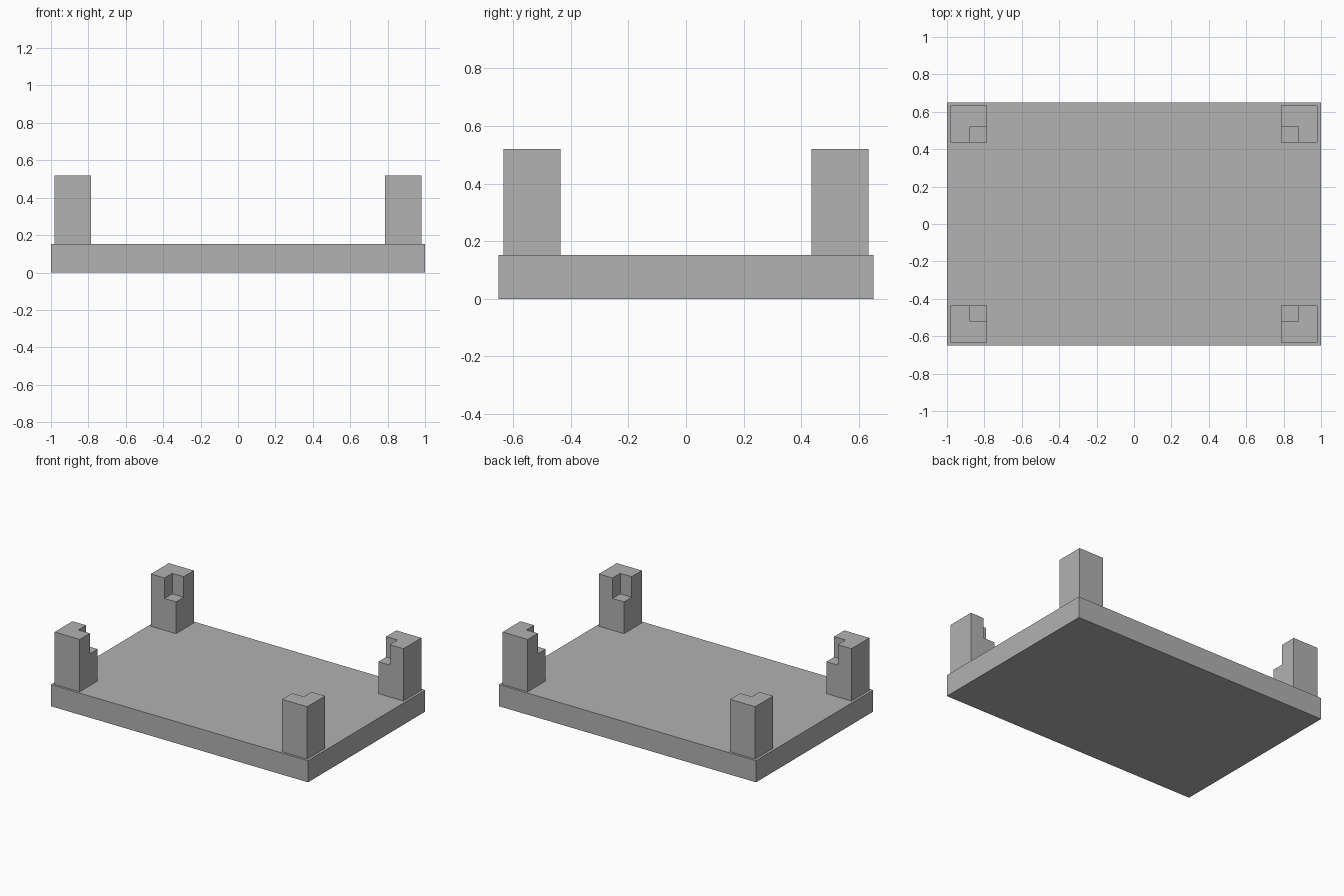
import bpy
import bmesh

cube = bpy.data.objects.get("Cube")
if cube:
    bpy.data.objects.remove(cube, do_unlink=True)

# Single plain grey
grey = bpy.data.materials.new("plain_grey")
grey.use_nodes = True
colour = (0.445, 0.445, 0.445, 1)
grey.diffuse_color = colour
grey.node_tree.nodes["Principled BSDF"].inputs["Base Color"].default_value = colour

BASE_TOP, NOTCH_Z, POST_TOP = 0.152, 0.376, 0.52
INNER_X, NOTCH_X, OUTER_X = 0.787, 0.876, 0.982
INNER_Y, NOTCH_Y, OUTER_Y = 0.435, 0.521, 0.634


def prism(bm, outline, z0, z1):
    """Extrude a flat outline from z0 up to z1."""
    face = bm.faces.new([bm.verts.new((x, y, z0)) for x, y in outline])
    new = bmesh.ops.extrude_face_region(bm, geom=[face], use_keep_orig=True)["geom"]
    tops = [v for v in new if isinstance(v, bmesh.types.BMVert)]
    bmesh.ops.translate(bm, verts=tops, vec=(0, 0, z1 - z0))


def finish(name, bm):
    bmesh.ops.recalc_face_normals(bm, faces=bm.faces)
    mesh = bpy.data.meshes.new(name)
    bm.to_mesh(mesh)
    bm.free()
    mesh.materials.append(grey)
    obj = bpy.data.objects.new(name, mesh)
    bpy.context.collection.objects.link(obj)
    return obj


def rectangle(x0, y0, x1, y1):
    return [(x0, y0), (x1, y0), (x1, y1), (x0, y1)]


# Base slab
bm = bmesh.new()
prism(bm, rectangle(-1, -0.65, 1, 0.65), 0, BASE_TOP)
finish("base_slab", bm)


def corner_post(name, sx, sy):
    """Square post with a notch in the upper inner corner."""
    bm = bmesh.new()
    prism(bm, rectangle(INNER_X, INNER_Y, OUTER_X, OUTER_Y), BASE_TOP, POST_TOP)
    bmesh.ops.scale(bm, vec=(sx, sy, 1), verts=bm.verts)
    post = finish(name, bm)

    bm = bmesh.new()
    prism(bm, rectangle(INNER_X - 0.1, INNER_Y - 0.1, NOTCH_X, NOTCH_Y),
          NOTCH_Z, POST_TOP + 0.1)
    bmesh.ops.scale(bm, vec=(sx, sy, 1), verts=bm.verts)
    cutter = finish(name + "_notch_cutter", bm)
    cutter.hide_render = True
    cutter.hide_viewport = True
    cutter.display_type = 'WIRE'

    cut = post.modifiers.new("notch", 'BOOLEAN')
    cut.operation = 'DIFFERENCE'
    cut.solver = 'EXACT'
    cut.object = cutter


# Four corner posts
for side, sx in (("left", 1), ("right", -1)):
    for end, sy in (("front", -1), ("back", 1)):
        corner_post(f"{end}_{side}_post", sx, sy)
